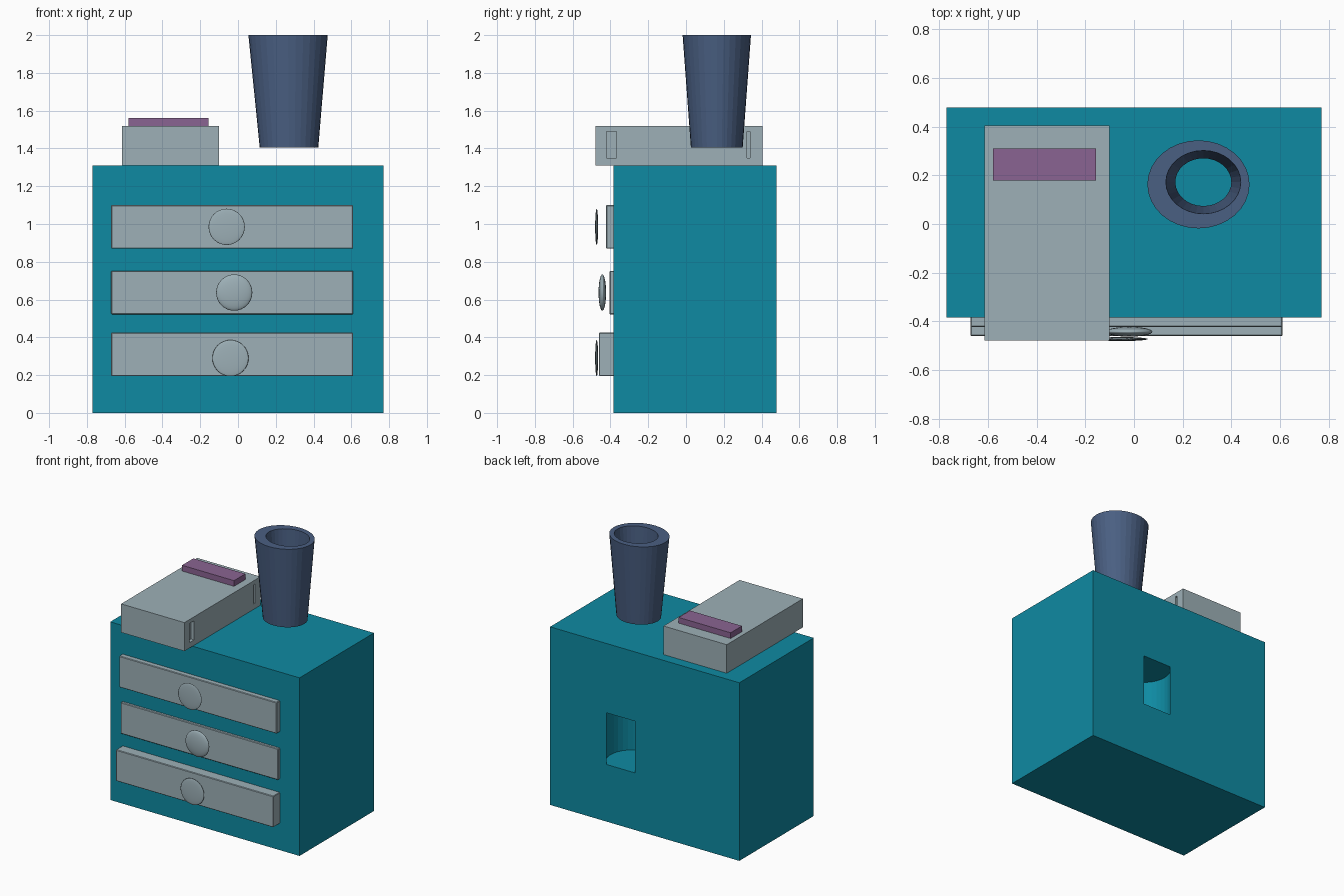
import bpy
import bmesh
from mathutils import Matrix, Vector

if "Cube" in bpy.data.objects:
    bpy.data.objects.remove(bpy.data.objects["Cube"], do_unlink=True)


def material(name, rgb):
    mat = bpy.data.materials.new(name)
    mat.use_nodes = True
    color = (*rgb, 1.0)
    mat.diffuse_color = color
    mat.node_tree.nodes["Principled BSDF"].inputs["Base Color"].default_value = color
    return mat


TEAL = material("teal", (0.0045, 0.255, 0.362))
GREY = material("pale grey", (0.337, 0.434, 0.474))
PURPLE = material("purple", (0.254, 0.127, 0.287))
BLUE = material("slate blue", (0.068, 0.115, 0.225))


def finish(name, bm, mat):
    bmesh.ops.recalc_face_normals(bm, faces=bm.faces)
    mesh = bpy.data.meshes.new(name)
    bm.to_mesh(mesh)
    bm.free()
    mesh.materials.append(mat)
    obj = bpy.data.objects.new(name, mesh)
    bpy.context.collection.objects.link(obj)
    return obj


def box(name, low, high, mat, bevel=0):
    low, high = Vector(low), Vector(high)
    bm = bmesh.new()
    place = Matrix.Translation((low + high) / 2) @ Matrix.Diagonal((*(high - low), 1))
    bmesh.ops.create_cube(bm, size=1, matrix=place)
    if bevel:
        bmesh.ops.bevel(bm, geom=bm.edges[:], offset=bevel, segments=1, affect="EDGES")
    return finish(name, bm, mat)


def cut(target, cutter):
    cutter.hide_render = True
    mod = target.modifiers.new("cut", "BOOLEAN")
    mod.operation = "DIFFERENCE"
    mod.solver = "EXACT"
    mod.object = cutter
    bpy.context.view_layer.objects.active = target
    bpy.ops.object.modifier_apply(modifier=mod.name)
    bpy.data.objects.remove(cutter, do_unlink=True)


# Cabinet with a round niche opening through the back
cabinet = box("cabinet", (-0.77, -0.385, 0), (0.77, 0.48, 1.31), TEAL)
bm = bmesh.new()
bmesh.ops.create_cone(bm, cap_ends=True, segments=32, radius1=0.183, radius2=0.183,
                      depth=0.38, matrix=Matrix.Translation((0.195, 0.34, 0.61)))
cut(cabinet, finish("niche_cutter", bm, TEAL))

# Drawers and flattened round knobs: bottom, top, front, knob x, y, z, half thickness
drawers = {
    "top": (0.87, 1.10, -0.423, -0.06, -0.473, 0.985, 0.008),
    "middle": (0.522, 0.752, -0.405, -0.02, -0.443, 0.637, 0.02),
    "bottom": (0.195, 0.425, -0.461, -0.04, -0.473, 0.29, 0.008),
}
for level, (z0, z1, front, kx, ky, kz, thick) in drawers.items():
    box(level + "_drawer", (-0.672, front, z0), (0.61, -0.36, z1), GREY, bevel=0.004)
    bm = bmesh.new()
    place = Matrix.Translation((kx, ky, kz)) @ Matrix.Diagonal((0.096, thick, 0.096, 1))
    bmesh.ops.create_uvsphere(bm, u_segments=32, v_segments=16, radius=1, matrix=place)
    knob = finish(level + "_knob", bm, GREY)
    for face in knob.data.polygons:
        face.use_smooth = True

# Overhanging case on top, with two slots in one side
case = box("top_case", (-0.615, -0.48, 1.31), (-0.1, 0.405, 1.52), GREY)
for y0, y1 in ((-0.422, -0.367), (0.322, 0.338)):
    cut(case, box("slot_cutter", (-0.125, y0, 1.35), (-0.05, y1, 1.49), GREY))
box("purple_bar", (-0.58, 0.178, 1.515), (-0.157, 0.31, 1.562), PURPLE)

# Open tapered oval tube above the cabinet: centre x, y, radii x, y, height
rings = [
    (0.27, 0.163, 0.155, 0.137, 1.405),
    (0.265, 0.163, 0.21, 0.181, 2.0),
    (0.285, 0.172, 0.154, 0.13, 2.0),
    (0.285, 0.172, 0.115, 0.098, 1.405),
]
SIDES = 32
bm = bmesh.new()
loops = []
for cx, cy, rx, ry, z in rings:
    place = Matrix.Translation((cx, cy, z)) @ Matrix.Diagonal((rx, ry, 1, 1))
    made = bmesh.ops.create_circle(bm, segments=SIDES, radius=1, matrix=place)
    loops.append(made["verts"])
for a, b in zip(loops, loops[1:] + loops[:1]):
    for i in range(SIDES):
        j = (i + 1) % SIDES
        bm.faces.new((a[i], a[j], b[j], b[i]))
finish("tapered_tube", bm, BLUE)
